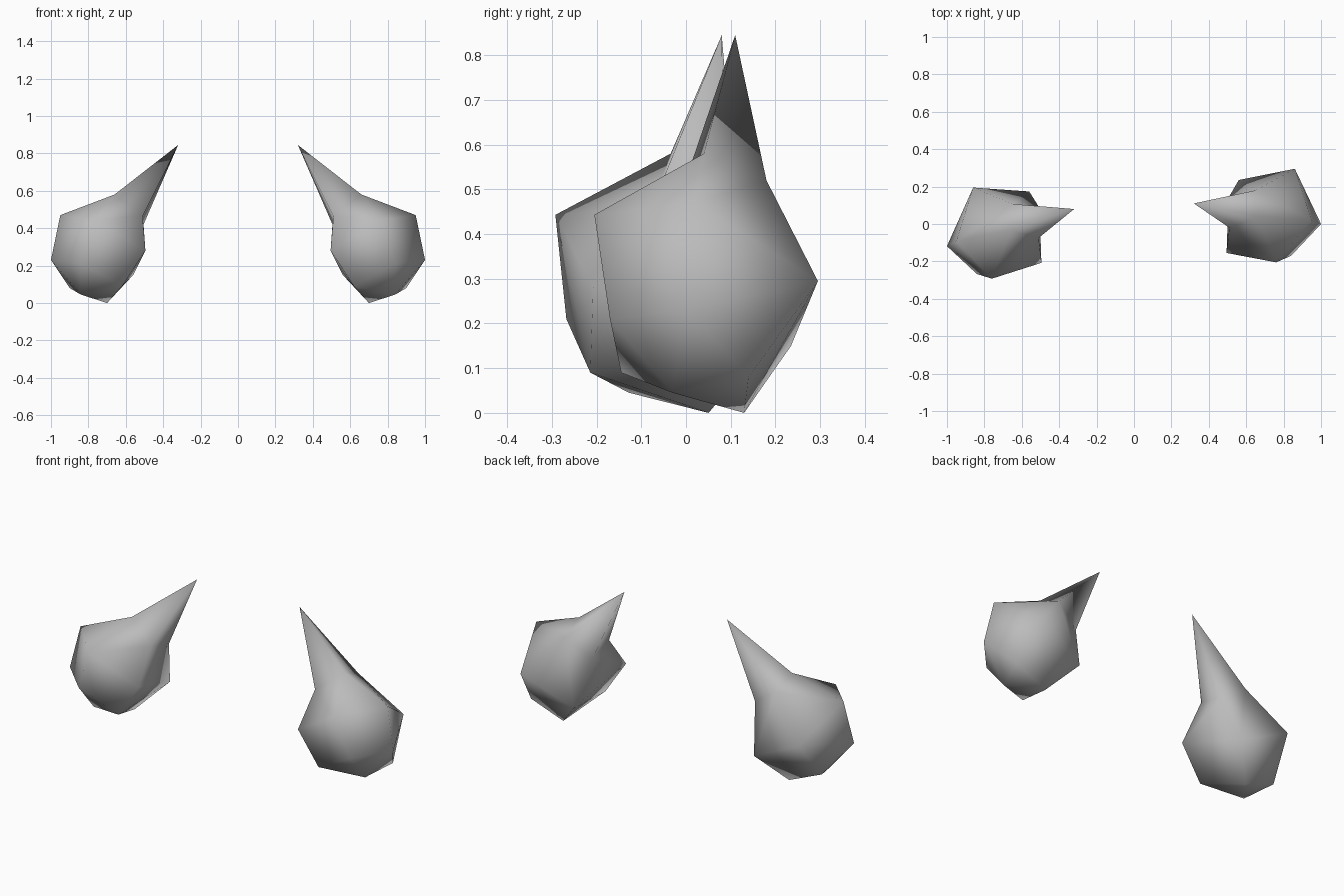
import bpy, bmesh

cube = bpy.data.objects.get("Cube")
if cube:
    bpy.data.objects.remove(cube, do_unlink=True)

# Single plain grey material
grey = bpy.data.materials.new("plain_grey")
grey.use_nodes = True
colour = (0.5, 0.5, 0.5, 1)
grey.diffuse_color = colour
grey.node_tree.nodes["Principled BSDF"].inputs["Base Color"].default_value = colour

# Corners of the left-hand pod: spike tip, spike base ring, rounded body
TIP = (0.32, 0.11, 0.845)
BASE = [(0.66, 0.04, 0.58), (0.65, 0.18, 0.52),
        (0.505, 0.14, 0.42), (0.51, -0.02, 0.465)]
BODY = [(0.95, 0.02, 0.47), (0.86, 0.295, 0.295), (0.76, -0.205, 0.443),
        (1.0, 0.0, 0.23), (0.84, -0.17, 0.21), (0.495, -0.155, 0.28),
        (0.56, 0.235, 0.15), (0.62, -0.145, 0.09), (0.90, 0.14, 0.08),
        (0.84, -0.03, 0.045), (0.70, 0.13, 0.0)]


def mirrored(p):
    """Opposite side, with the pod swung slightly forward."""
    x, y, z = p
    return (-x, y - 0.03 - 0.13 * (x - 0.32), z)


def make_pod(name, place):
    bm = bmesh.new()
    base = [bm.verts.new(place(p)) for p in BASE]
    for p in BODY:
        bm.verts.new(place(p))

    # Faceted body from its corners
    hull = bmesh.ops.convex_hull(bm, input=bm.verts[:])
    inside = [v for v in hull["geom_interior"] if isinstance(v, bmesh.types.BMVert)]
    base = [v for v in base if v not in inside]
    bmesh.ops.delete(bm, geom=inside, context="VERTS")

    # Open the base ring and draw it out into a spike
    opening = [f for f in bm.faces if all(v in base for v in f.verts)]
    bmesh.ops.delete(bm, geom=opening, context="FACES")
    tip = bm.verts.new(place(TIP))
    for e in [e for e in bm.edges if e.is_boundary]:
        bm.faces.new((e.verts[0], e.verts[1], tip))
    bmesh.ops.recalc_face_normals(bm, faces=bm.faces[:])
    for f in bm.faces:
        f.smooth = True

    mesh = bpy.data.meshes.new(name)
    bm.to_mesh(mesh)
    bm.free()
    mesh.materials.append(grey)
    bpy.context.collection.objects.link(bpy.data.objects.new(name, mesh))


make_pod("left_spiked_pod", lambda p: p)
make_pod("right_spiked_pod", mirrored)
